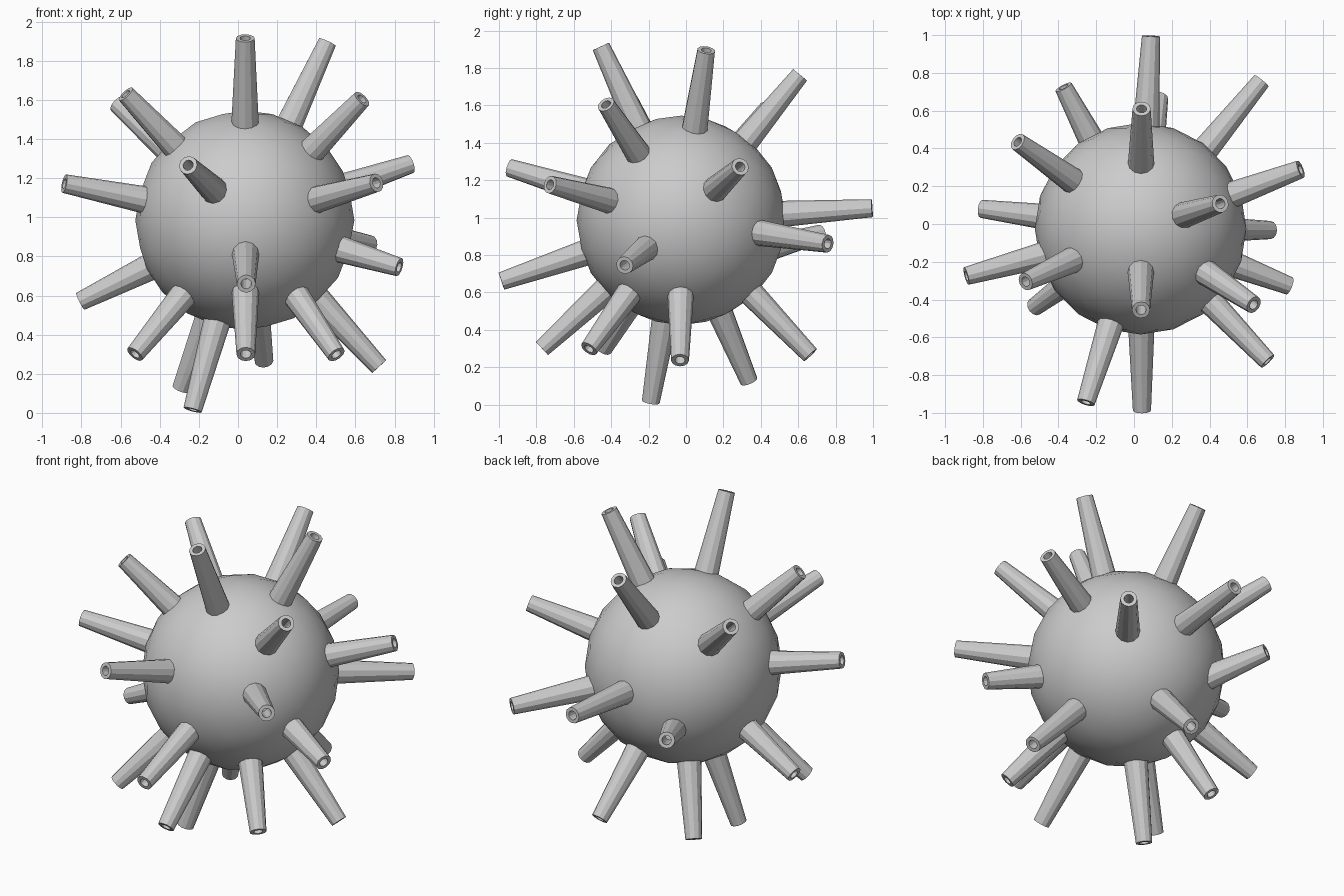
import bpy, bmesh, math
from mathutils import Vector

if "Cube" in bpy.data.objects:
    bpy.data.objects.remove(bpy.data.objects["Cube"])

CENTRE = Vector((0.035, -0.025, 0.985))
SIDES = 12

# Round body
bpy.ops.mesh.primitive_ico_sphere_add(subdivisions=3, radius=0.56, location=CENTRE)
body = bpy.context.object
body.name = "round_body"
bpy.ops.object.shade_smooth()


def spike(name, root, tip):
    """Tapered tube with a blind hole in its end."""
    axis = tip - root
    length = axis.length
    rot = axis.to_track_quat('Z', 'Y')
    profile = [(0.072, 0), (0.048, length), (0.027, length), (0.027, length - 0.15)]
    bm = bmesh.new()
    rings = []
    for r, h in profile:
        rings.append([bm.verts.new((r * math.cos(2 * math.pi * i / SIDES),
                                    r * math.sin(2 * math.pi * i / SIDES), h))
                      for i in range(SIDES)])
    for a, b in zip(rings, rings[1:]):
        for i in range(SIDES):
            j = (i + 1) % SIDES
            bm.faces.new((a[i], a[j], b[j], b[i]))
    bm.faces.new(rings[0][::-1])
    bm.faces.new(rings[-1])
    mesh = bpy.data.meshes.new(name)
    bm.to_mesh(mesh)
    bm.free()
    obj = bpy.data.objects.new(name, mesh)
    obj.rotation_mode = 'QUATERNION'
    obj.rotation_quaternion = rot
    obj.location = root
    bpy.context.collection.objects.link(obj)


# Tip centres of the radial spikes
tips = [
    # upper
    (0.037, -0.455, 1.915), (0.04, 0.61, 1.763), (0.457, 0.108, 1.895),
    (0.634, -0.428, 1.605), (-0.574, -0.305, 1.63), (-0.616, 0.435, 1.58),
    # middle
    (-0.255, -0.945, 1.266), (-0.888, -0.275, 1.172), (0.882, 0.29, 1.272),
    (0.708, -0.727, 1.176), (0.824, -0.328, 0.745), (0.675, 0.758, 0.86),
    (-0.806, 0.08, 0.57), (0.09, 0.995, 1.05), (0.042, -0.987, 0.66),
    # lower
    (-0.527, -0.44, 0.3), (0.503, -0.519, 0.298), (0.04, -0.77, 0.3),
    (-0.232, -0.188, 0.015), (-0.29, 0.337, 0.125), (0.133, 0.665, 0.265),
    (0.722, -0.032, 0.237),
]
for n, t in enumerate(tips):
    tip = Vector(t)
    root = CENTRE + (tip - CENTRE).normalized() * 0.5
    spike(f"spike_{n + 1:02d}", root, tip)

# Short tilted spike at the back
spike("short_back_spike", CENTRE + Vector((-0.24, 0.43, -0.16)),
      CENTRE + Vector((-0.408, 0.75, -0.07)))
